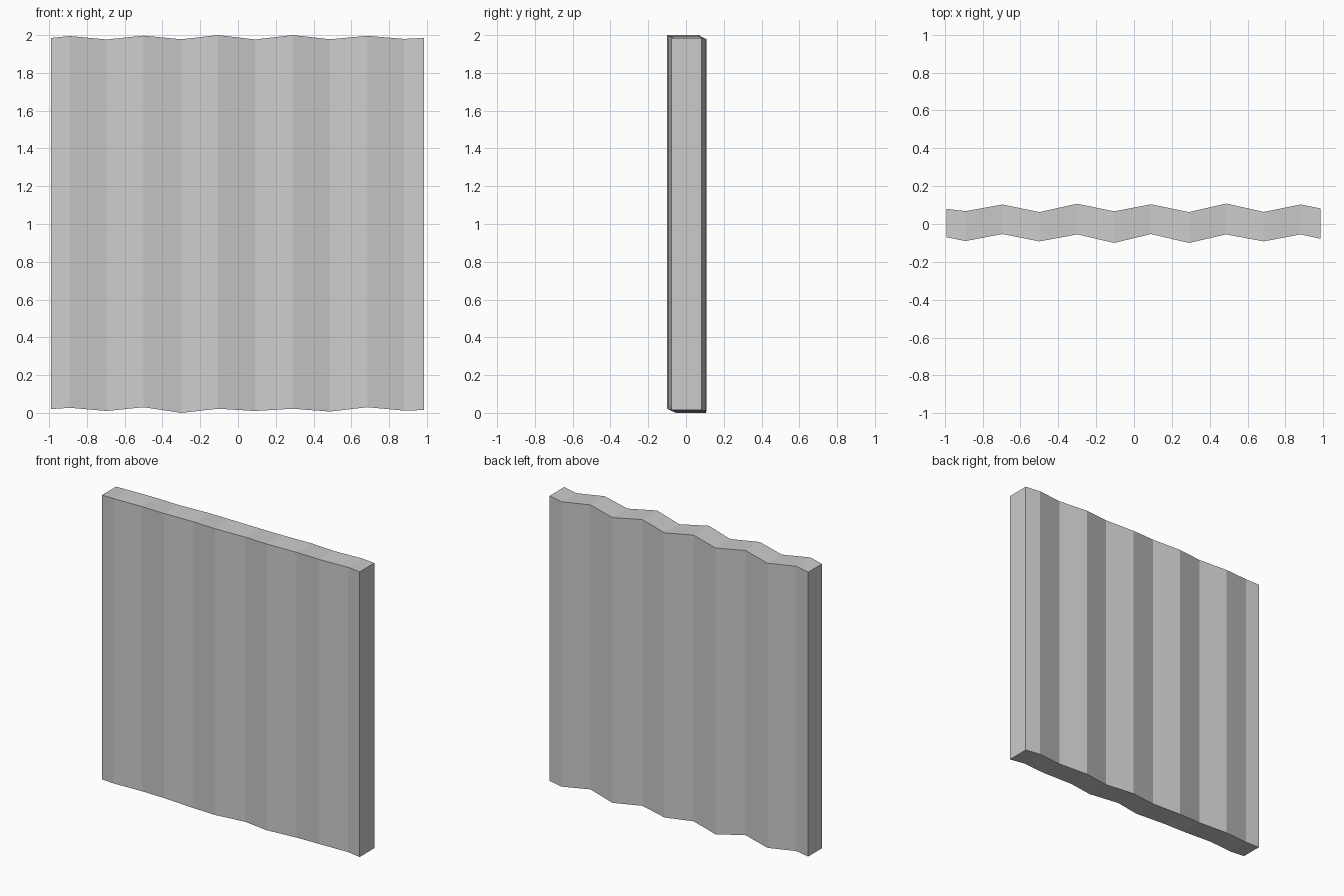
import bpy, bmesh

# Cross-section stations along the panel: x, front y, back y, bottom z, top z
stations = [
    (-0.99, -0.07, 0.08, 0.02, 1.985),
    (-0.89, -0.09, 0.068, 0.027, 1.995),
    (-0.695, -0.053, 0.103, 0.01, 1.977),
    (-0.50, -0.092, 0.063, 0.03, 1.997),
    (-0.30, -0.055, 0.107, 0.0, 1.978),
    (-0.105, -0.10, 0.067, 0.022, 2.0),
    (0.09, -0.053, 0.104, 0.01, 1.977),
    (0.29, -0.10, 0.063, 0.022, 2.0),
    (0.487, -0.055, 0.108, 0.007, 1.978),
    (0.685, -0.092, 0.064, 0.03, 1.996),
    (0.88, -0.055, 0.103, 0.012, 1.98),
    (0.985, -0.078, 0.082, 0.015, 1.985),
]

# Wavy panel: four-cornered rings joined along x and capped at both ends
bm = bmesh.new()
rings = [[bm.verts.new((x, y, z)) for y, z in ((yf, zb), (yb, zb), (yb, zt), (yf, zt))]
         for x, yf, yb, zb, zt in stations]
for a, b in zip(rings, rings[1:]):
    for i in range(4):
        j = (i + 1) % 4
        bm.faces.new((a[i], a[j], b[j], b[i]))
bm.faces.new(rings[0])
bm.faces.new(rings[-1])
bmesh.ops.recalc_face_normals(bm, faces=bm.faces[:])

mesh = bpy.data.meshes.new("corrugated_panel")
bm.to_mesh(mesh)
bm.free()
panel = bpy.data.objects.new("corrugated_panel", mesh)
bpy.context.collection.objects.link(panel)
